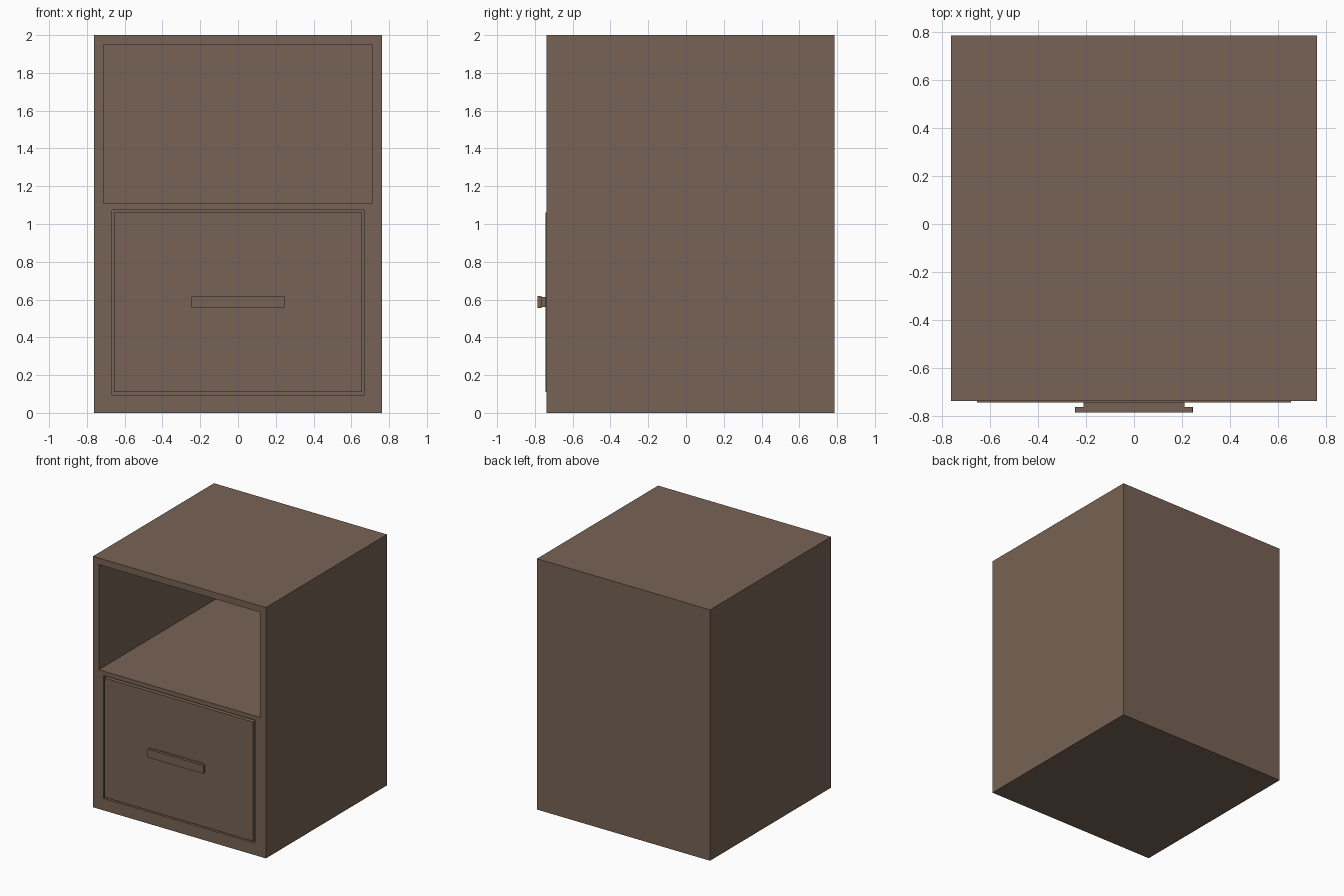
import bpy, bmesh

if "Cube" in bpy.data.objects:
    bpy.data.objects.remove(bpy.data.objects["Cube"])

wood = bpy.data.materials.new("brown wood")
wood.diffuse_color = (0.185, 0.124, 0.089, 1)
wood.use_nodes = True
wood.node_tree.nodes["Principled BSDF"].inputs["Base Color"].default_value = wood.diffuse_color


def box(name, x, y, z, bevel=0.0):
    """Box from (min, max) ranges; bevel rounds only the edges running along y."""
    bm = bmesh.new()
    bmesh.ops.create_cube(bm, size=1)
    for v in bm.verts:
        v.co = [r[0] if c < 0 else r[1] for c, r in zip(v.co, (x, y, z))]
    if bevel:
        edges = [e for e in bm.edges if abs(e.verts[0].co.y - e.verts[1].co.y) > 1e-5]
        bmesh.ops.bevel(bm, geom=edges, offset=bevel, segments=3, profile=0.5,
                        affect='EDGES')
    mesh = bpy.data.meshes.new(name)
    bm.to_mesh(mesh)
    bm.free()
    mesh.materials.append(wood)
    ob = bpy.data.objects.new(name, mesh)
    bpy.context.collection.objects.link(ob)
    return ob


def cut(target, cutter):
    """Subtract the cutter, apply the result and remove the cutter."""
    mod = target.modifiers.new("cut", 'BOOLEAN')
    mod.operation = 'DIFFERENCE'
    mod.solver = 'EXACT'
    mod.object = cutter
    bpy.context.view_layer.objects.active = target
    bpy.ops.object.modifier_apply(modifier=mod.name)
    bpy.data.objects.remove(cutter)


FRONT, BACK = -0.738, 0.787

# Cabinet body with an open shelf above and a drawer bay below
cabinet = box("cabinet", (-0.763, 0.763), (FRONT, BACK), (0, 2))
cut(cabinet, box("shelf_cutter", (-0.711, 0.711), (FRONT - 0.1, BACK - 0.05), (1.11, 1.948)))
cut(cabinet, box("bay_cutter", (-0.668, 0.668), (FRONT - 0.1, BACK - 0.05), (0.095, 1.075)))

# Drawer: open-topped box behind a slightly proud front panel
DRAWER = -0.745
drawer = box("drawer", (-0.656, 0.656), (DRAWER, BACK - 0.07), (0.11, 1.061))
cut(drawer, box("drawer_cutter", (-0.61, 0.61), (DRAWER + 0.05, BACK - 0.12), (0.16, 1.2)))

# Handle: wide bar on a shorter stem
box("handle_stem", (-0.21, 0.21), (-0.764, DRAWER + 0.005), (0.56, 0.614))
box("handle_bar", (-0.246, 0.246), (-0.787, -0.764), (0.554, 0.62), bevel=0.006)
